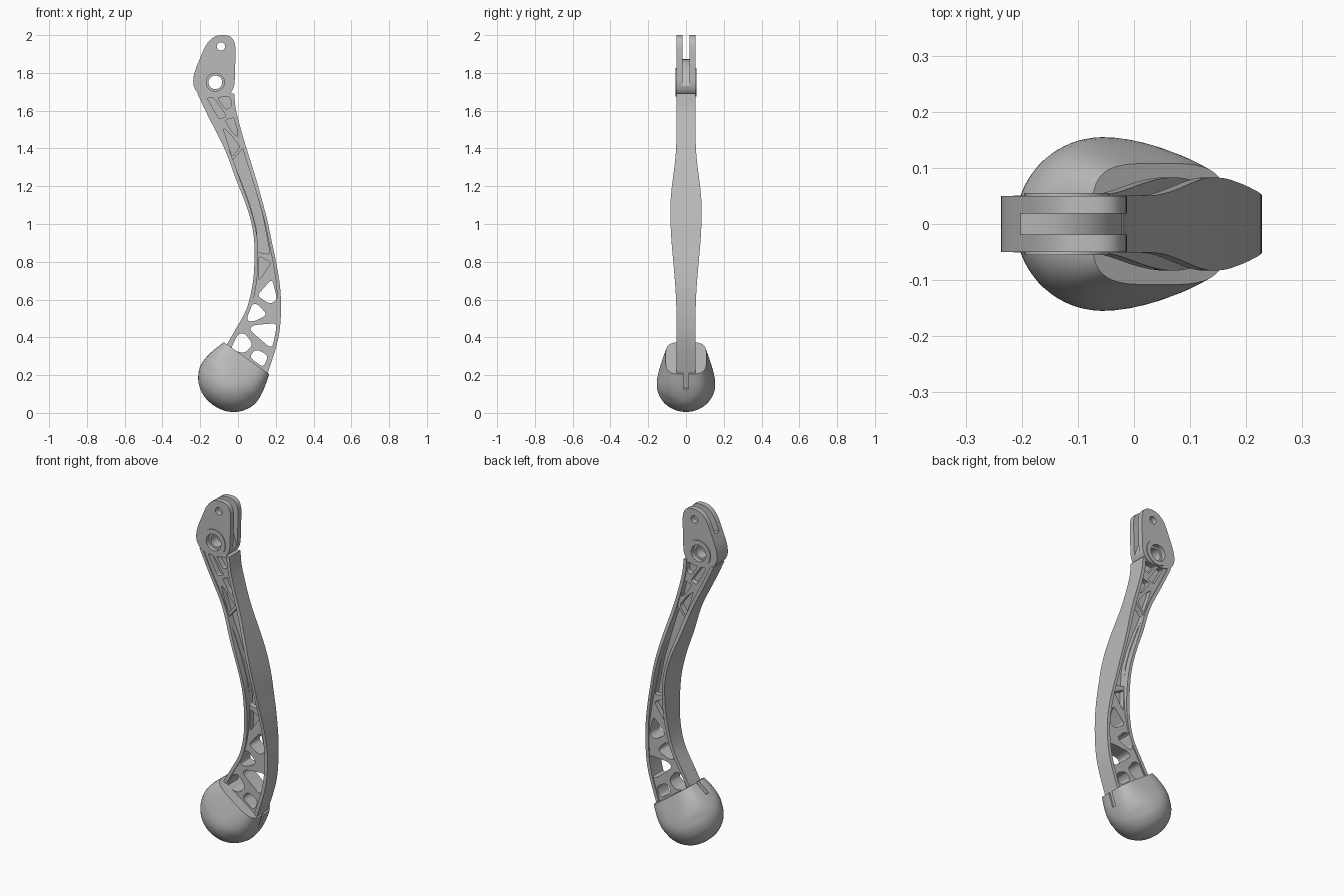
import bpy, bmesh, math
from mathutils import Vector

if "Cube" in bpy.data.objects:
    bpy.data.objects.remove(bpy.data.objects["Cube"], do_unlink=True)

grey = bpy.data.materials.new("satin grey")
grey.use_nodes = True
COLOUR = (0.5, 0.5, 0.5, 1)
grey.diffuse_color = COLOUR
grey.node_tree.nodes["Principled BSDF"].inputs["Base Color"].default_value = COLOUR


def make(name, verts, faces):
    """Mesh object from simple lists, with outward normals."""
    bm = bmesh.new()
    vs = [bm.verts.new(v) for v in verts]
    for f in faces:
        bm.faces.new([vs[i] for i in f])
    bmesh.ops.recalc_face_normals(bm, faces=bm.faces)
    me = bpy.data.meshes.new(name)
    bm.to_mesh(me)
    bm.free()
    me.materials.append(grey)
    ob = bpy.data.objects.new(name, me)
    bpy.context.collection.objects.link(ob)
    return ob


def loft(name, rings):
    """Closed skin over equal rings of points."""
    n = len(rings[0])
    faces = [(k * n + i, k * n + (i + 1) % n, (k + 1) * n + (i + 1) % n, (k + 1) * n + i)
             for k in range(len(rings) - 1) for i in range(n)]
    faces += [tuple(range(n)), tuple(range((len(rings) - 1) * n, len(rings) * n))]
    return make(name, [p for r in rings for p in r], faces)


def prism(name, outline, y0, y1):
    """Side outline (x, z) extruded along y."""
    return loft(name, [[(x, y, z) for x, z in outline] for y in (y0, y1)])


def circle(x, z, r, n=40):
    return [(x + r * math.cos(2 * math.pi * i / n), z + r * math.sin(2 * math.pi * i / n))
            for i in range(n)]


def rounded(points, r, steps=5):
    """Polygon with its corners replaced by short curves."""
    out = []
    for i, p in enumerate(points):
        p, a, b = Vector(p), Vector(points[i - 1]), Vector(points[(i + 1) % len(points)])
        a = p + (a - p).normalized() * min(r, (a - p).length * 0.45)
        b = p + (b - p).normalized() * min(r, (b - p).length * 0.45)
        for k in range(steps + 1):
            t = k / steps
            out.append(tuple(a * (1 - t) ** 2 + p * 2 * t * (1 - t) + b * t * t))
    return out


def smooth_path(points, steps=6):
    """Catmull-Rom curve through the points."""
    p = [Vector(q) for q in points]
    p = [2 * p[0] - p[1]] + p + [2 * p[-1] - p[-2]]
    out = []
    for i in range(1, len(p) - 2):
        a, b, c, d = p[i - 1:i + 3]
        for k in range(steps):
            t = k / steps
            out.append(0.5 * (2 * b + (c - a) * t + (2 * a - 5 * b + 4 * c - d) * t * t
                              + (3 * b - a - 3 * c + d) * t ** 3))
    return out + [p[-2]]


def cut(ob, cutters):
    for c in cutters:
        mod = ob.modifiers.new("cut", "BOOLEAN")
        mod.operation, mod.solver, mod.object = "DIFFERENCE", "EXACT", c
        c.hide_render = True
        bpy.context.view_layer.objects.active = ob
        bpy.ops.object.modifier_apply(modifier=mod.name)
        bpy.data.objects.remove(c, do_unlink=True)


def finish(ob, angle=30):
    bpy.ops.object.select_all(action="DESELECT")
    ob.select_set(True)
    bpy.context.view_layer.objects.active = ob
    bpy.ops.object.shade_smooth_by_angle(angle=math.radians(angle))


# Arm edges, from the head down into the knob
rear = smooth_path([(-.215, 1.69), (-.155, 1.565), (-.07, 1.395), (-.01, 1.235), (.05, 1.08),
                    (.082, .945), (.087, .81), (.077, .68), (.045, .55), (-.02, .43), (-.09, .31)])
front = smooth_path([(-.02, 1.69), (-.01, 1.6), (.03, 1.45), (.095, 1.24), (.15, 1.04),
                     (.18, .90), (.207, .77), (.225, .64), (.226, .5), (.205, .36), (.13, .13)])


def half_width(z):
    """The edges swell sideways around mid height."""
    d = (z - 1.07) / (0.38 if z > 1.07 else 0.55)
    return 0.051 + 0.032 * max(0, math.cos(min(1, abs(d)) * math.pi) * 0.5 + 0.5)


# Flanges along both edges
for name, edge, other in (("rear_flange", rear, front), ("front_flange", front, rear)):
    rings = []
    for p, q in zip(edge, other):
        inner = p + (q - p).normalized() * 0.02
        w, v = half_width(p.y), half_width(inner.y)
        rings.append([(p.x, -w, p.y), (inner.x, -v, inner.y), (inner.x, v, inner.y), (p.x, w, p.y)])
    finish(loft(name, rings))

# Truss between the flanges, with blind pockets and open windows
truss = prism("arm_truss", [tuple(p) for p in rear + front[::-1]], -0.045, 0.045)
pockets = [
    [(-.165, 1.67), (-.13, 1.67), (-.06, 1.57), (-.10, 1.555)],
    [(-.11, 1.67), (-.04, 1.675), (-.035, 1.62), (-.065, 1.605)],
    [(-.07, 1.55), (-.01, 1.565), (0, 1.46), (-.03, 1.485)],
    [(-.08, 1.51), (-.04, 1.475), (.01, 1.41), (-.03, 1.355)],
    [(-.03, 1.335), (.03, 1.405), (.07, 1.26), (.13, 1.05), (.17, .84), (.105, .85),
     (.1, .97), (.065, 1.10), (.015, 1.235)],
    [(.11, .83), (.175, .795), (.11, .70)],
]
windows = [
    [(.18, .71), (.208, .6), (.17, .575), (.10, .62)],
    [(.065, .57), (.10, .58), (.155, .52), (.09, .485), (.045, .485)],
    [(.205, .475), (.2, .37), (.17, .345), (.06, .44), (.08, .465)],
    [(0, .42), (.04, .42), (.08, .36), (.035, .315), (-.04, .335)],
    [(.09, .335), (.125, .325), (.16, .30), (.135, .24), (.06, .295)],
]
cutters = [prism("cutter", rounded(p, 0.015), s * 0.015, s * 0.1) for p in pockets for s in (-1, 1)]
cutters += [prism("cutter", rounded(p, 0.025), -0.1, 0.1) for p in windows]
cut(truss, cutters)
finish(truss)

# Forked head with pivot holes
head = prism("forked_head", rounded(
    [(-.205, 1.67), (-.25, 1.76), (-.15, 2.0), (-.01, 2.0), (-.02, 1.67)], 0.09, 8), -0.05, 0.05)
fork_slot = [(-.3, 1.88), (-.14, 1.87), (-.08, 1.84), (-.04, 1.79), (-.018, 1.72), (.1, 1.68),
             (.1, 2.1), (-.3, 2.1)]
PIVOT = (-.12, 1.75)
boss = prism("pivot_boss", circle(*PIVOT, 0.075), -0.055, 0.055)


def bore():
    return [prism("cutter", circle(*PIVOT, 0.036), -0.1, 0.1)] + [
        prism("cutter", circle(*PIVOT, 0.048), s * 0.03, s * 0.1) for s in (-1, 1)]


cut(head, [prism("cutter", fork_slot, -0.019, 0.019),
           prism("cutter", circle(-.09, 1.94, 0.022), -0.1, 0.1)] + bore())
cut(boss, [prism("cutter", fork_slot, -0.019, 0.019)] + bore())
finish(head)
finish(boss)

# Egg-shaped knob, lofted along its tilted axis
mid = Vector((.045, 0, .29))
across, axis = Vector((.816, 0, -.578)), Vector((.578, 0, .816))


def knob_point(s, y, h):
    return mid + across * s + axis * h + Vector((0, y, 0))


levels = smooth_path([(0, .147, .108), (-.08, .170, .134), (-.15, .178, .153), (-.2, .167, .151),
                      (-.25, .135, .125), (-.285, .088, .082), (-.3, .045, .042), (-.305, .004, .004)], 4)
rings = []
for h, rs, ry in levels:
    power = 2 / (2 + 1.8 * max(0, 1 + h / 0.17))
    ring = []
    for i in range(64):
        a = 2 * math.pi * i / 64
        c, s = math.cos(a), math.sin(a)
        ring.append(knob_point(math.copysign(abs(c) ** power, c) * rs,
                               math.copysign(abs(s) ** power, s) * ry, h))
    rings.append(ring)
knob = loft("knob", rings)
slots = [loft("cutter", [[knob_point(e * s, y, h) for s, y in
                          ((.13, -.012), (.25, -.012), (.25, .012), (.13, .012))]
                         for h in (-.08, .05)]) for e in (-1, 1)]
cut(knob, slots)
finish(knob, 40)
